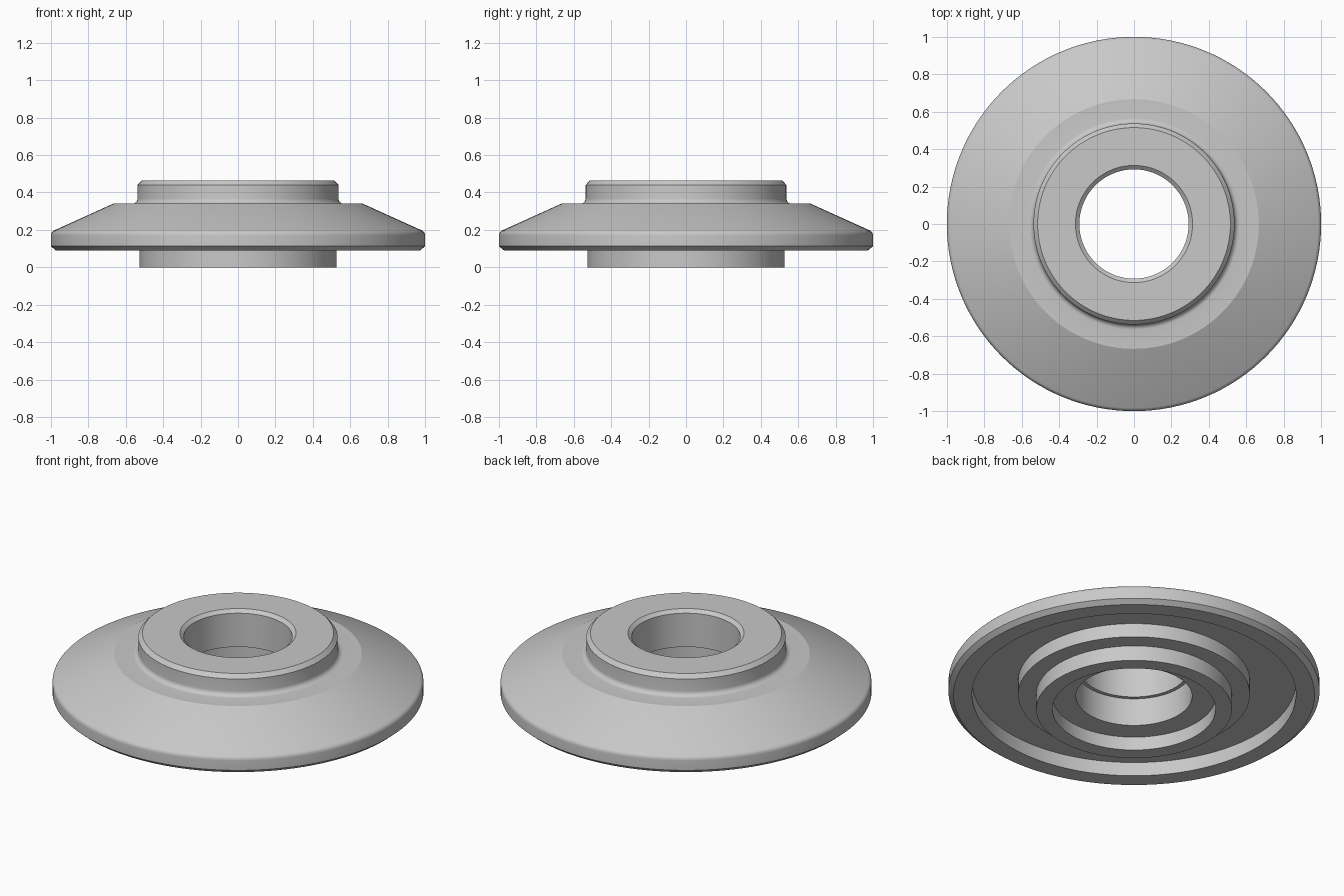
import bpy
import bmesh
import math

cube = bpy.data.objects.get("Cube")
if cube:
    bpy.data.objects.remove(cube, do_unlink=True)

SEGMENTS = 128


def make_material(name, colour):
    mat = bpy.data.materials.new(name)
    mat.use_nodes = True
    mat.diffuse_color = colour
    mat.node_tree.nodes["Principled BSDF"].inputs["Base Color"].default_value = colour
    return mat


def arc(cx, cz, radius, start, end, steps):
    """Points of a fillet in the (radius, height) plane, angles in degrees."""
    angles = [math.radians(start + (end - start) * i / steps) for i in range(steps + 1)]
    return [(cx + radius * math.cos(a), cz + radius * math.sin(a)) for a in angles]


def lathe(name, profile, mat):
    """Revolve a closed (radius, height) profile around the z axis."""
    bm = bmesh.new()
    verts = [bm.verts.new((r, 0, z)) for r, z in profile]
    edges = [bm.edges.new((v, verts[(i + 1) % len(verts)])) for i, v in enumerate(verts)]
    bmesh.ops.spin(bm, geom=verts + edges, cent=(0, 0, 0), axis=(0, 0, 1),
                   angle=math.tau, steps=SEGMENTS)
    bmesh.ops.remove_doubles(bm, verts=bm.verts, dist=0.0005)
    bmesh.ops.recalc_face_normals(bm, faces=bm.faces)
    mesh = bpy.data.meshes.new(name)
    bm.to_mesh(mesh)
    bm.free()
    mesh.materials.append(mat)
    obj = bpy.data.objects.new(name, mesh)
    bpy.context.collection.objects.link(obj)
    bpy.ops.object.select_all(action="DESELECT")
    obj.select_set(True)
    bpy.context.view_layer.objects.active = obj
    bpy.ops.object.shade_smooth_by_angle(angle=math.radians(22))
    return obj


# Stepped bore, from the top chamfer down to the bottom recess
bore = [(0.313, 0.463), (0.292, 0.445), (0.292, 0.245), (0.313, 0.245),
        (0.313, 0.08), (0.44, 0.08), (0.44, 0)]

# Underside: lower collar, stepped ring and annular groove
underside = [(0.527, 0), (0.527, 0.09), (0.625, 0.09), (0.625, 0.172),
             (0.873, 0.172), (0.873, 0.09)]

# Outer rim with bottom chamfer and a softened shoulder
rim = [(0.973, 0.09), (1.0, 0.113)] + arc(0.97, 0.17, 0.03, 0, 64, 5)

# Sloped flange top, flat ledge and filleted upper collar
top = [(0.667, 0.34)] + arc(0.565, 0.368, 0.028, 270, 180, 6) \
    + [(0.537, 0.44), (0.515, 0.463)]

steel = make_material("light_grey", (0.58, 0.58, 0.58, 1))
lathe("flange_ring", bore + underside + rim + top, steel)
